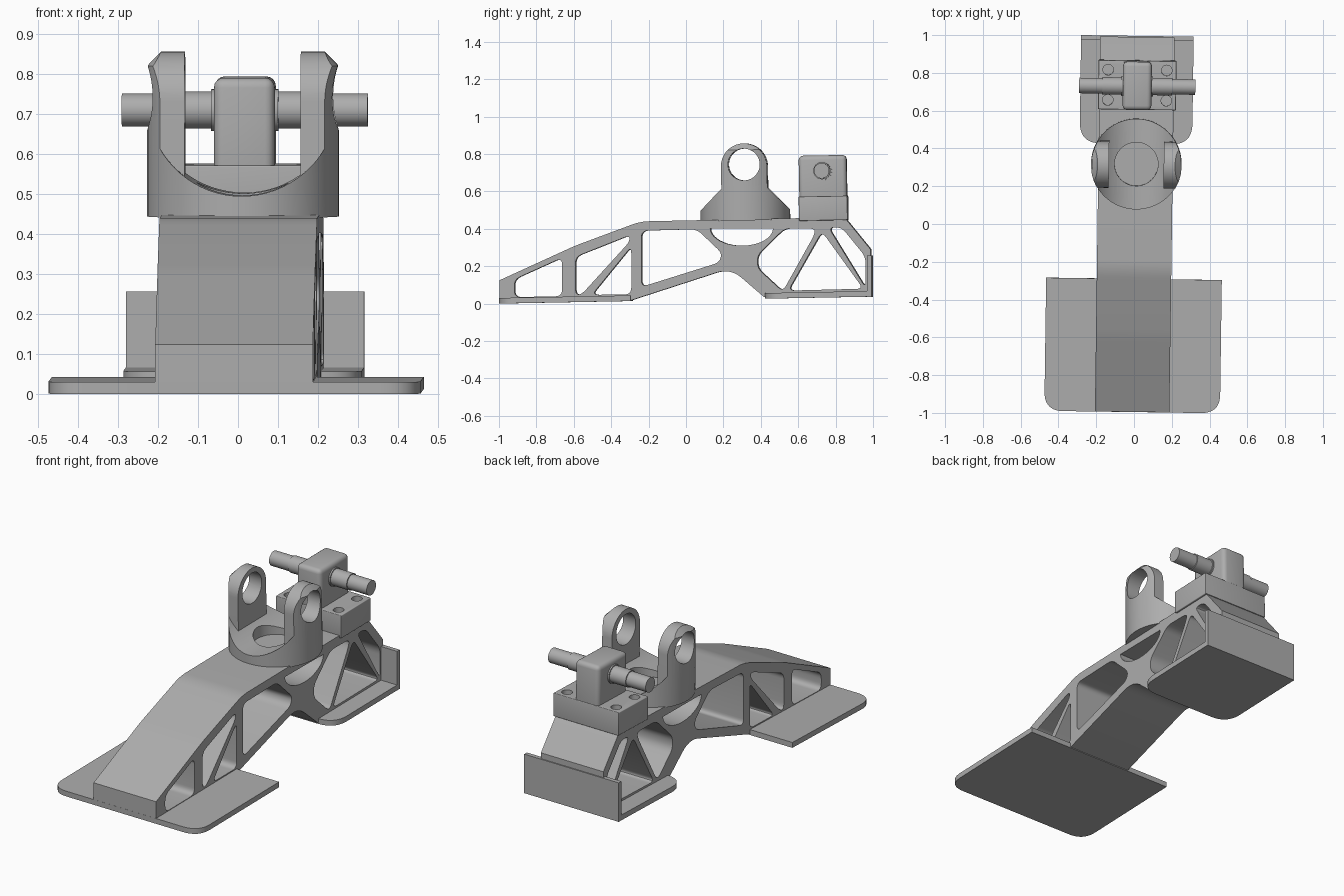
import bpy, bmesh, math
from mathutils import Matrix, Vector

cube = bpy.data.objects.get("Cube")
if cube:
    bpy.data.objects.remove(cube, do_unlink=True)

grey = bpy.data.materials.new("plain_grey")
grey.use_nodes = True
COLOUR = (0.42, 0.42, 0.42, 1)
grey.diffuse_color = COLOUR
grey.node_tree.nodes["Principled BSDF"].inputs["Base Color"].default_value = COLOUR

YAW = Matrix.Translation((0.004, 0, 0)) @ Matrix.Rotation(math.radians(-0.8), 4, 'Z')
SIDE = Matrix(((0, 0, 1, 0), (1, 0, 0, 0), (0, 1, 0, 0), (0, 0, 0, 1)))  # drawing plane -> YZ
PITCH = math.radians(1.1)


def link(name, mesh):
    obj = bpy.data.objects.new(name, mesh)
    bpy.context.scene.collection.objects.link(obj)
    return obj


def baked(obj):
    """Mesh of an object with its modifiers or curve settings applied."""
    graph = bpy.context.evaluated_depsgraph_get()
    graph.update()
    return bpy.data.meshes.new_from_object(obj.evaluated_get(graph))


def rounded(points, radius, steps=6):
    """Polygon with each corner replaced by a short curve."""
    pts = [Vector(p) for p in points]
    out = []
    for i, p in enumerate(pts):
        r = radius[i] if isinstance(radius, (list, tuple)) else radius
        a, b = pts[i - 1] - p, pts[(i + 1) % len(pts)] - p
        if r == 0:
            out.append(p)
            continue
        s = p + a.normalized() * min(r, a.length * 0.45)
        e = p + b.normalized() * min(r, b.length * 0.45)
        for k in range(steps + 1):
            t = k / steps
            out.append(s * (1 - t) ** 2 + p * 2 * t * (1 - t) + e * t * t)
    return out


def circle(cx, cy, r, n=48):
    return [Vector((cx + r * math.cos(math.tau * k / n), cy + r * math.sin(math.tau * k / n)))
            for k in range(n)]


def plate(name, loops, depth, matrix):
    """Filled outline with holes, extruded both ways by half the depth."""
    curve = bpy.data.curves.new(name, 'CURVE')
    curve.dimensions, curve.fill_mode, curve.extrude = '2D', 'BOTH', depth / 2
    for loop in loops:
        spline = curve.splines.new('POLY')
        spline.points.add(len(loop) - 1)
        for point, co in zip(spline.points, loop):
            point.co = (co.x, co.y, 0, 1)
        spline.use_cyclic_u = True
    temp = link(name + "_curve", curve)
    mesh = baked(temp)
    bpy.data.objects.remove(temp, do_unlink=True)
    bm = bmesh.new()
    bm.from_mesh(mesh)
    bmesh.ops.remove_doubles(bm, verts=bm.verts, dist=1e-5)
    bm.transform(matrix)
    bmesh.ops.recalc_face_normals(bm, faces=bm.faces)
    bm.to_mesh(mesh)
    bm.free()
    return link(name, mesh)


def solid(name, kind, size, centre, axis='Z', bevel=0.0):
    """Box (size x, y, z) or cylinder (radius, length) at a centre."""
    bm = bmesh.new()
    if kind == 'box':
        bmesh.ops.create_cube(bm, size=1)
        bm.transform(Matrix.Diagonal((*size, 1)))
        if bevel:
            bmesh.ops.bevel(bm, geom=bm.edges[:], offset=bevel, segments=4,
                            profile=0.5, affect='EDGES')
    else:
        bmesh.ops.create_cone(bm, cap_ends=True, segments=72, radius1=size[0],
                              radius2=size[0], depth=size[1])
        if bevel:
            rim = [e for e in bm.edges if all(v.co.z > 0 for v in e.verts)]
            bmesh.ops.bevel(bm, geom=rim, offset=bevel, segments=1, affect='EDGES')
        turn = {'X': 'Y', 'Y': 'X'}.get(axis)
        if turn:
            bm.transform(Matrix.Rotation(math.pi / 2, 4, turn))
    bm.transform(Matrix.Translation(centre))
    mesh = bpy.data.meshes.new(name)
    bm.to_mesh(mesh)
    bm.free()
    return link(name, mesh)


def carve(obj, cutters, operation='DIFFERENCE'):
    """Apply boolean cutters, then discard them."""
    for cutter in cutters:
        mod = obj.modifiers.new("cut", 'BOOLEAN')
        mod.object, mod.operation, mod.solver = cutter, operation, 'EXACT'
    mesh = baked(obj)
    obj.modifiers.clear()
    obj.data = mesh
    for cutter in cutters:
        bpy.data.objects.remove(cutter, do_unlink=True)


def finish(obj, pivot=None):
    """Tilt about a (y, z) pivot, turn, colour and shade."""
    if pivot:
        t = Matrix.Translation((0, *pivot))
        obj.data.transform(t @ Matrix.Rotation(PITCH, 4, 'X') @ t.inverted())
    obj.data.transform(YAW)
    obj.data.materials.clear()
    obj.data.materials.append(grey)
    obj.data.shade_smooth()
    obj.data.set_sharp_from_angle(angle=math.radians(30))


# Truss body: side outline with weight-saving openings
outline = rounded([(-0.995, 0.002), (-0.3, 0.015), (0.24, 0.19), (0.42, 0.035), (0.99, 0.045),
                   (0.99, 0.29), (0.85, 0.462), (-0.24, 0.44), (-0.59, 0.31), (-0.995, 0.125)],
                  [0, 0, 0.08, 0, 0, 0, 0.02, 0.05, 0.04, 0])
openings = [
    [(-0.915, 0.13), (-0.66, 0.245), (-0.66, 0.04), (-0.915, 0.035)],
    [(-0.588, 0.25), (-0.3, 0.365), (-0.3, 0.33), (-0.555, 0.05), (-0.588, 0.05)],
    [(-0.29, 0.305), (-0.29, 0.05), (-0.50, 0.047)],
    [(-0.235, 0.39), (0.06, 0.398), (0.195, 0.27), (0.18, 0.22), (-0.235, 0.09)],
    [(0.53, 0.402), (0.69, 0.402), (0.69, 0.37), (0.52, 0.065), (0.385, 0.19), (0.385, 0.26)],
    [(0.73, 0.385), (0.95, 0.08), (0.55, 0.07)],
    [(0.765, 0.408), (0.835, 0.408), (0.963, 0.25), (0.963, 0.085)],
]
arc = [Vector((0.3 + 0.168 * math.cos(a), 0.403 - 0.093 * math.sin(a)))
       for a in (math.pi * k / 20 for k in range(21))]
finish(plate("truss_body", [outline, arc] + [rounded(o, 0.035) for o in openings], 0.394, SIDE))

# Heel plate and toe plate, each rounded at its front corners
heel = rounded([(-0.465, -0.995), (0.465, -0.995), (0.465, -0.29), (-0.465, -0.29)],
               [0.1, 0.1, 0, 0], 10)
finish(plate("heel_plate", [heel], 0.03, Matrix.Translation((0, 0, 0.0155))), (-0.995, 0))
toe = rounded([(-0.298, 0.425), (0.298, 0.425), (0.298, 0.995), (-0.298, 0.995)],
              [0.11, 0.11, 0, 0], 10)
finish(plate("toe_plate", [toe], 0.03, Matrix.Translation((0, 0, 0.047))), (0.7, 0.05))
finish(solid("toe_wall", 'box', (0.596, 0.024, 0.22), (0, 0.984, 0.147)))

# Clevis base: disc with a round trough across it and a central bore
CY, PIVOT_Z, R = 0.318, 0.74, 0.24
tilt = (CY, 0.45)
base = solid("clevis_base", 'cylinder', (R, 0.185), (0.004, CY, 0.5375))
carve(base, [solid("trough_cutter", 'cylinder', (R, 1), (0.004, CY, PIVOT_Z), 'Y'),
             solid("bore_cutter", 'cylinder', (0.115, 0.2), (0.004, CY, 0.565))])
finish(base, tilt)

# Clevis ears: eyed profiles trimmed to the disc radius
W = 0.123
ear = [Vector((-W, 0.47)), Vector((W, 0.47))]
ear += [Vector((W * math.cos(a), PIVOT_Z - 0.006 + W * math.sin(a)))
        for a in (math.pi * k / 28 for k in range(29))]
for side, name in ((1, "left_ear"), (-1, "right_ear")):
    place = Matrix.Translation((0.004 + side * 0.205, CY, 0)) @ SIDE
    obj = plate(name, [ear, circle(0, PIVOT_Z + 0.004, 0.085)], 0.12, place)
    carve(obj, [solid("trim", 'cylinder', (R, 0.458), (0.004, CY, 0.629), bevel=0.036)],
          'INTERSECT')
    finish(obj, tilt)

# Pin mount: bolted foot and rounded block
MX, MY = 0.003, 0.737
mount_tilt = (MY, 0.46)
foot = solid("mount_foot", 'box', (0.412, 0.26, 0.13), (MX, MY, 0.51), bevel=0.004)
carve(foot, [solid("bolt_cutter", 'cylinder', (0.028, 0.1), (MX + x, MY + y, 0.58))
             for x in (-0.155, 0.155) for y in (-0.08, 0.08)])
finish(foot, mount_tilt)
finish(solid("mount_block", 'box', (0.152, 0.256, 0.29), (MX, MY, 0.648), bevel=0.024), mount_tilt)

# Stepped cross pin
for name, radius, length in (("pin_collar", 0.052, 0.168), ("pin_middle", 0.046, 0.37),
                             ("pin_ends", 0.041, 0.615)):
    finish(solid(name, 'cylinder', (radius, length), (MX, MY - 0.003, 0.711), 'X'), mount_tilt)
